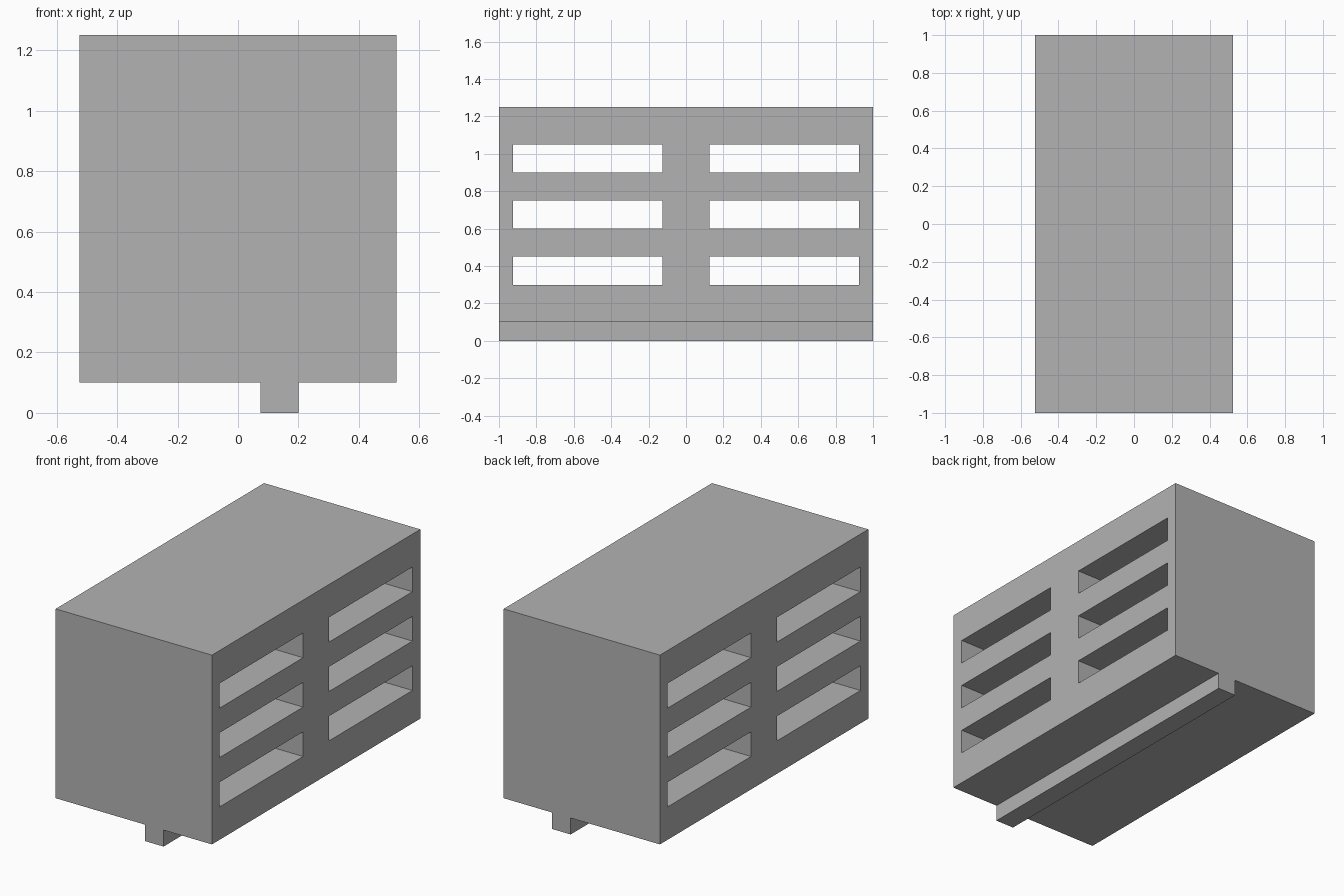
import bpy
import bmesh
from mathutils import Matrix, Vector

if "Cube" in bpy.data.objects:
    bpy.data.objects.remove(bpy.data.objects["Cube"])

grey = bpy.data.materials.new("grey")
grey.diffuse_color = (0.45, 0.45, 0.45, 1)
grey.use_nodes = True
grey.node_tree.nodes["Principled BSDF"].inputs["Base Color"].default_value = grey.diffuse_color


def make_boxes(name, boxes):
    """One object made of boxes, each given as (low corner, high corner)."""
    bm = bmesh.new()
    for lo, hi in boxes:
        lo, hi = Vector(lo), Vector(hi)
        matrix = Matrix.Translation((lo + hi) / 2) @ Matrix.Diagonal((*(hi - lo), 1))
        bmesh.ops.create_cube(bm, size=1, matrix=matrix)
    mesh = bpy.data.meshes.new(name)
    bm.to_mesh(mesh)
    bm.free()
    mesh.materials.append(grey)
    obj = bpy.data.objects.new(name, mesh)
    bpy.context.collection.objects.link(obj)
    return obj


# Main block
block = make_boxes("slotted_block", [((-0.525, -1, 0.1), (0.525, 1, 1.25))])

# Two columns of three slots, cut right through from side to side
slots = make_boxes("slot_cutter", [
    ((-0.7, y, z), (0.7, y + 0.8, z + 0.15))
    for y in (-0.925, 0.125) for z in (0.3, 0.6, 0.9)])
slots.hide_render = True
slots.hide_viewport = True

cut = block.modifiers.new("slots", 'BOOLEAN')
cut.operation = 'DIFFERENCE'
cut.solver = 'EXACT'
cut.object = slots

# Off-centre rail along the underside
make_boxes("bottom_rail", [((0.075, -1, 0), (0.2, 1, 0.1))])
